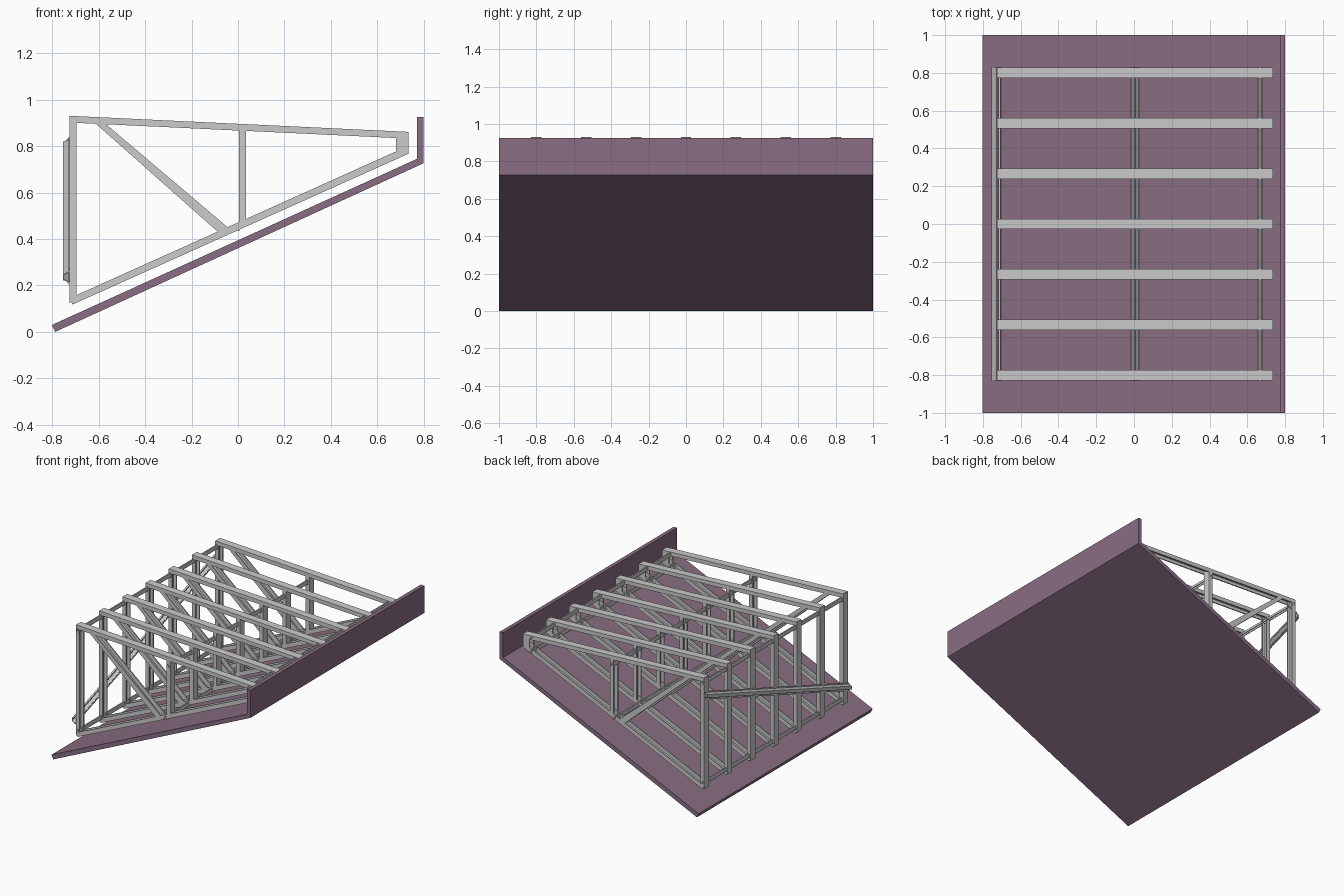
import bpy, bmesh
from mathutils import Vector as V

if "Cube" in bpy.data.objects:
    bpy.data.objects.remove(bpy.data.objects["Cube"])


def add_mesh(name, ring0, ring1):
    """Closed prism between two matching rings of points."""
    bm = bmesh.new()
    a = [bm.verts.new(p) for p in ring0]
    b = [bm.verts.new(p) for p in ring1]
    n = len(a)
    for i in range(n):
        j = (i + 1) % n
        bm.faces.new((a[i], a[j], b[j], b[i]))
    bm.faces.new(a[::-1])
    bm.faces.new(b)
    bmesh.ops.recalc_face_normals(bm, faces=bm.faces)
    me = bpy.data.meshes.new(name)
    bm.to_mesh(me)
    bm.free()
    return me


def place(name, me, y=0.0):
    ob = bpy.data.objects.new(name, me)
    ob.location.y = y
    bpy.context.collection.objects.link(ob)
    return ob


# Sloped deck with upright lip
deck_mat = bpy.data.materials.new("mauve")
deck_mat.diffuse_color = (0.25, 0.155, 0.225, 1)
deck_mat.use_nodes = True
deck_mat.node_tree.nodes["Principled BSDF"].inputs["Base Color"].default_value = deck_mat.diffuse_color
side = [(-0.788, 0), (0.8, 0.727), (0.8, 0.926), (0.772, 0.926),
        (0.772, 0.746), (-0.802, 0.03)]
deck = add_mesh("sloped_deck", [(x, -1, z) for x, z in side],
                [(x, 1, z) for x, z in side])
deck.materials.append(deck_mat)
place("sloped_deck", deck)

# Lipped channel section: (y, share of depth from the closed back)
W, T, LIP, S = 0.0275, 0.003, 0.008, 0.1
half = [(W, 0), (W, 1), (W - LIP, 1), (W - LIP, 1 - S), (W - T, 1 - S), (W - T, S)]
channel = half + [(-y, v) for y, v in reversed(half)]


def member(name, back0, back1, open0, open1):
    """Channel whose back and open edges are given as x, z points."""
    def ring(b, o):
        return [(b[0] + (o[0] - b[0]) * v, y, b[1] + (o[1] - b[1]) * v)
                for y, v in channel]
    return name, add_mesh(name, ring(back0, open0), ring(back1, open1))


# Truss members, open sides facing inward
members = [
    member("rear_post", (-0.726, 0.125), (-0.726, 0.93), (-0.697, 0.135), (-0.697, 0.925)),
    member("top_chord", (-0.722, 0.931), (0.735, 0.862), (-0.722, 0.902), (0.735, 0.833)),
    member("bottom_chord", (-0.713, 0.118), (0.735, 0.768), (-0.724, 0.146), (0.735, 0.802)),
    member("end_post", (0.735, 0.768), (0.735, 0.860), (0.681, 0.746), (0.681, 0.862)),
    member("middle_web", (0.034, 0.462), (0.034, 0.89), (0.004, 0.45), (0.004, 0.892)),
    member("diagonal_web", (-0.627, 0.91), (-0.08, 0.425), (-0.584, 0.908), (-0.035, 0.443)),
]
for i in range(7):
    for name, me in members:
        place(f"{name}_{i + 1}", me, -0.8 + i * 1.6 / 6)


# Hat-section battens running across the trusses
def batten(name, p0, p1, across, out):
    t = 0.003
    h = [(0.5, 0), (0.5, t), (0.3, t), (0.2, 1), (-0.2, 1), (-0.3, t), (-0.5, t),
         (-0.5, 0), (-0.37, 0), (-0.13, 0.88), (0.13, 0.88), (0.37, 0)]
    h = [(a, 0.1 if b == t else b) for a, b in h]
    rings = [[V(p) + V(across) * a + V(out) * b for a, b in h] for p in (p0, p1)]
    place(name, add_mesh(name, *rings))


E = 0.832
batten("rear_diagonal_brace", (-0.727, -E, 0.235), (-0.727, E, 0.808),
       (0, 0, 0.06), (-0.028, 0, 0))
for name, x, z in [("rear_top_batten", -0.712, 0.882), ("rear_bottom_batten", -0.71, 0.15),
                   ("middle_top_batten", 0.016, 0.82), ("middle_bottom_batten", -0.006, 0.435),
                   ("end_top_batten", 0.667, 0.837), ("end_bottom_batten", 0.667, 0.74)]:
    batten(name, (x, -E, z), (x, E, z), (0.024, 0, 0), (0, 0, 0.024))
